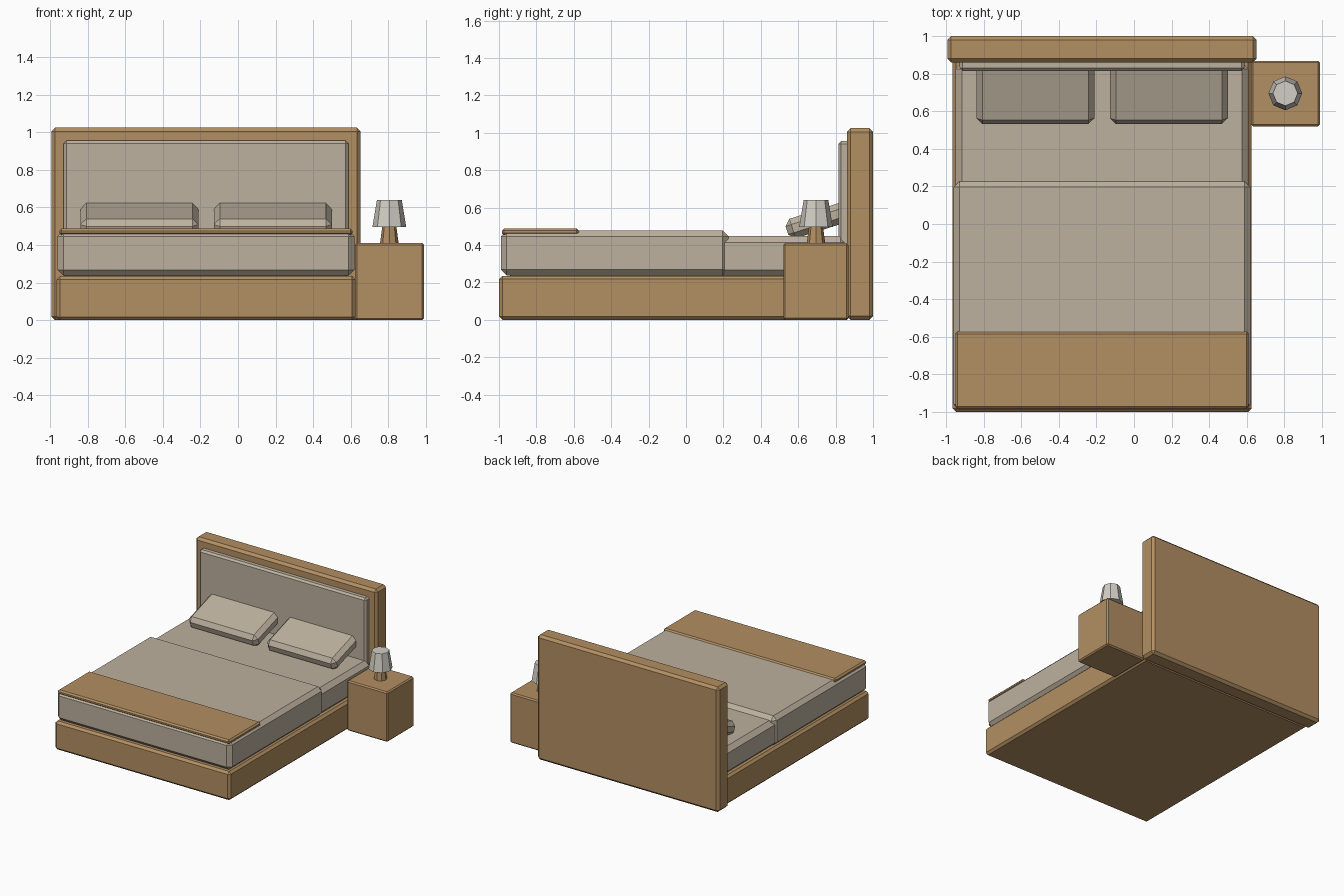
import bpy
import bmesh
from mathutils import Vector

if "Cube" in bpy.data.objects:
    bpy.data.objects.remove(bpy.data.objects["Cube"])


def material(name, rgb):
    m = bpy.data.materials.new(name)
    m.diffuse_color = (*rgb, 1)
    m.use_nodes = True
    m.node_tree.nodes["Principled BSDF"].inputs["Base Color"].default_value = m.diffuse_color
    return m


WOOD = material("warm_wood", (0.45, 0.275, 0.122))
LINEN = material("beige_linen", (0.51, 0.44, 0.345))
SHADE = material("pale_shade", (0.64, 0.62, 0.56))


def finish(name, bm, mat):
    me = bpy.data.meshes.new(name)
    bm.to_mesh(me)
    bm.free()
    me.materials.append(mat)
    ob = bpy.data.objects.new(name, me)
    bpy.context.collection.objects.link(ob)
    return ob


def box(name, x, y, z, bevel, mat, tilt=0):
    """Chamfered box from (min, max) ranges, tilted about its centre."""
    bm = bmesh.new()
    bmesh.ops.create_cube(bm, size=1)
    bmesh.ops.scale(bm, vec=Vector([r[1] - r[0] for r in (x, y, z)]), verts=bm.verts)
    bmesh.ops.bevel(bm, geom=bm.edges[:], offset=bevel, segments=1, affect='EDGES')
    ob = finish(name, bm, mat)
    ob.location = [(r[0] + r[1]) / 2 for r in (x, y, z)]
    ob.rotation_euler.x = tilt
    return ob


def cone(name, loc, r1, r2, z0, z1, mat):
    bm = bmesh.new()
    bmesh.ops.create_cone(bm, cap_ends=True, segments=8, radius1=r1, radius2=r2, depth=z1 - z0)
    ob = finish(name, bm, mat)
    ob.location = (*loc, (z0 + z1) / 2)
    return ob


C = -0.17  # bed centre line


def wide(half):
    return (C - half, C + half)


# Bed frame and upholstered headboard
box("bed_base", wide(0.795), (-1.0, 0.88), (0, 0.235), 0.018, WOOD)
box("headboard", wide(0.823), (0.86, 1.0), (0, 1.025), 0.02, WOOD)
box("headboard_panel", wide(0.757), (0.815, 0.875), (0.3, 0.955), 0.015, LINEN)

# Bedding
box("mattress", wide(0.78), (-0.97, 0.86), (0.23, 0.447), 0.035, LINEN)
box("blanket", wide(0.79), (-0.99, 0.227), (0.237, 0.477), 0.031, LINEN)
box("foot_throw", wide(0.78), (-0.984, -0.573), (0.452, 0.488), 0.012, WOOD)

# Pillows leaning on the headboard
for side, cx in (("left", C - 0.355), ("right", C + 0.355)):
    box("pillow_" + side, (cx - 0.314, cx + 0.314), (0.53, 0.92), (0.482, 0.592),
        0.032, LINEN, 0.31)

# Nightstand and lamp
box("nightstand", (0.622, 0.99), (0.52, 0.868), (0, 0.41), 0.01, WOOD)
cone("lamp_foot", (0.805, 0.695), 0.05, 0.036, 0.405, 0.51, WOOD)
cone("lamp_shade", (0.805, 0.695), 0.09, 0.066, 0.495, 0.64, SHADE)
